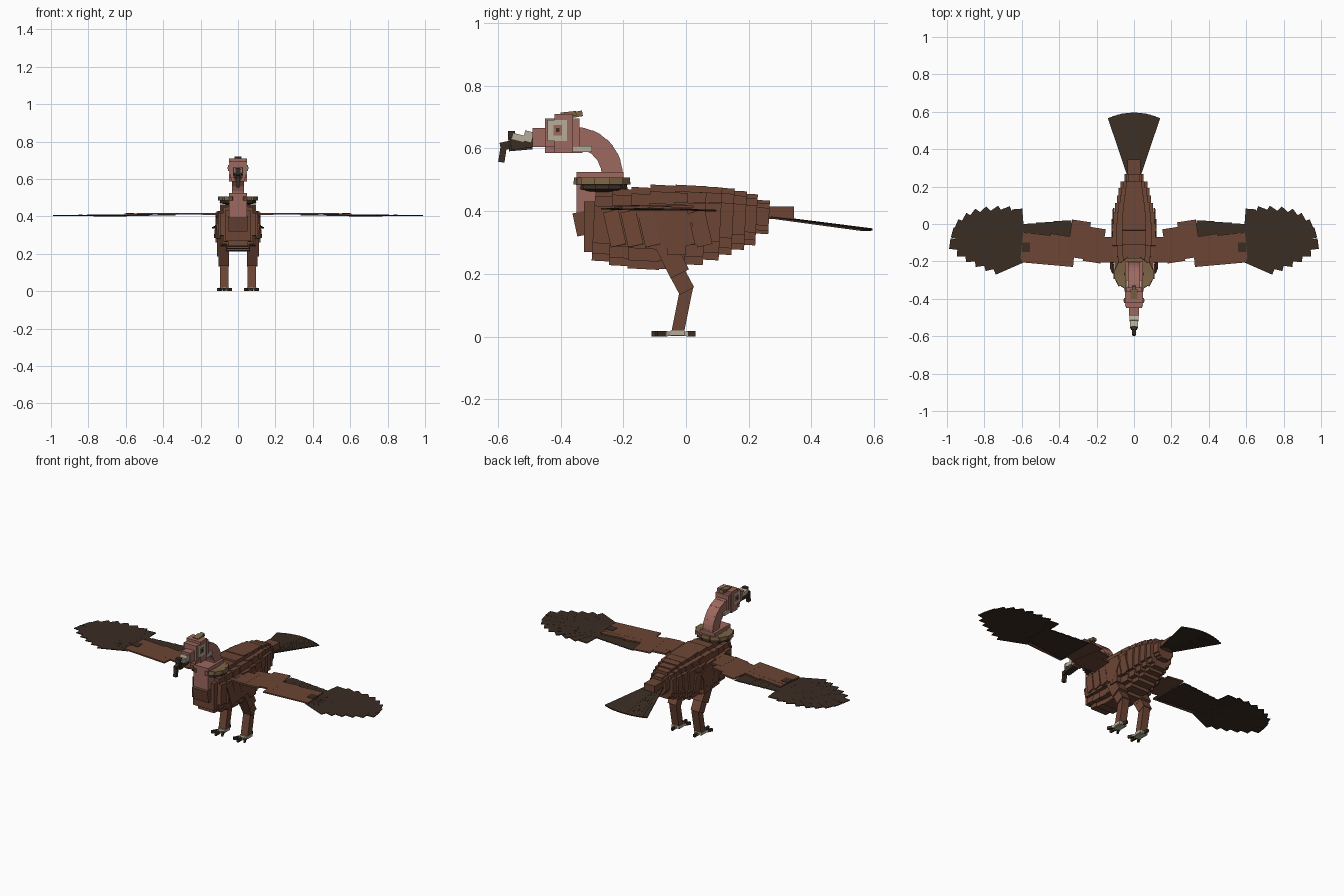
import bpy, bmesh, math
from mathutils import Vector, Matrix

def material(name, rgb):
    m = bpy.data.materials.new(name)
    m.diffuse_color = (*rgb, 1)
    return m

BROWN = material("brown_plumage", (0.150, 0.060, 0.035))
DARK = material("dark_feather", (0.042, 0.026, 0.017))
PINK = material("bare_pink_skin", (0.34, 0.14, 0.115))
TAN = material("tan_down", (0.205, 0.127, 0.061))
CREAM = material("cream_horn", (0.47, 0.42, 0.32))

class Part:
    """Collects boxes into one object."""
    def __init__(self, name, mat):
        self.name, self.mat, self.bm = name, mat, bmesh.new()

    def add(self, matrix):
        bmesh.ops.create_cube(self.bm, size=1, matrix=matrix)

    def span(self, x, y, z, pitch=0):
        """Box from (min, max) ranges, pitched about x in degrees."""
        c = Vector([(a + b) / 2 for a, b in (x, y, z)])
        s = [b - a for a, b in (x, y, z)]
        self.add(Matrix.Translation(c) @ Matrix.Rotation(math.radians(pitch), 4, 'X') @ Matrix.Diagonal((*s, 1)))

    def beam(self, p, q, width, thick, up=(0, 0, 1)):
        """Box running from p to q; thickness lies along up."""
        p, q = Vector(p), Vector(q)
        d = (q - p).normalized()
        w = Vector(up).cross(d).normalized()
        t = d.cross(w)
        m = Matrix((w * width, q - p, t * thick)).transposed().to_4x4()
        self.add(Matrix.Translation((p + q) / 2) @ m)

    def done(self):
        bmesh.ops.recalc_face_normals(self.bm, faces=self.bm.faces)
        me = bpy.data.meshes.new(self.name)
        self.bm.to_mesh(me)
        self.bm.free()
        me.materials.append(self.mat)
        bpy.context.collection.objects.link(bpy.data.objects.new(self.name, me))

def sym(w):
    return (-w, w)

# Body: overlapping stepped rings (y start, y end, z low, z high, half width)
body = Part("body", BROWN)
rings = [(-0.295, -0.21, 0.24, 0.465, 0.095), (-0.24, -0.14, 0.225, 0.47, 0.105),
         (-0.18, -0.08, 0.215, 0.475, 0.112), (-0.12, 0.0, 0.215, 0.482, 0.116),
         (-0.04, 0.06, 0.23, 0.482, 0.110), (0.02, 0.11, 0.245, 0.478, 0.102),
         (0.07, 0.15, 0.262, 0.474, 0.092), (0.12, 0.19, 0.278, 0.465, 0.083),
         (0.17, 0.225, 0.292, 0.455, 0.072), (0.21, 0.265, 0.328, 0.435, 0.052)]
for y0, y1, lo, hi, w in rings:
    h = hi - lo
    for fw, fl, fh in ((0.55, 0, 1), (0.82, 0.10, 0.92), (1, 0.25, 0.78)):
        body.span(sym(w * fw), (y0, y1), (lo + fl * h, lo + fh * h), -3)
# breast steps
body.span(sym(0.07), (-0.325, -0.24), (0.27, 0.43))
body.span(sym(0.05), (-0.355, -0.29), (0.325, 0.40), 12)
body.span(sym(0.035), (0.25, 0.345), (0.375, 0.415))
body.done()

# Flank feathers: thin leaning plates on both sides
flank = Part("flank_feathers", BROWN)
for s in (-1, 1):
    for i in range(6):
        y = -0.24 + 0.055 * i
        flank.beam((s * 0.112, y, 0.40), (s * (0.124 - 0.003 * i), y + 0.025, 0.29), 0.05, 0.008, (s, 0, 0))
flank.done()

# Tail fan
tail = Part("tail_fan", DARK)
for i in range(-5, 6):
    a = math.radians(i * 4.4)
    tail.beam((0.02 * i / 5, 0.27, 0.383 - abs(i) * 0.0006),
              (0.325 * math.sin(a), 0.27 + 0.325 * math.cos(a), 0.342 - abs(i) * 0.0006), 0.038, 0.006)
tail.done()

# Wings
tips = [(0.625, 0.08), (0.69, 0.085), (0.75, 0.082), (0.81, 0.075), (0.865, 0.06), (0.91, 0.035),
        (0.95, 0.0), (0.972, -0.045), (0.985, -0.105), (0.945, -0.145), (0.90, -0.175),
        (0.85, -0.202), (0.80, -0.225), (0.75, -0.245)]
for s, side in ((-1, "left"), (1, "right")):
    arm = Part(side + "_wing_arm", BROWN)
    arm.span(sorted((s * 0.06, s * 0.19)), (-0.205, -0.07), (0.408, 0.418))
    arm.beam((s * 0.165, -0.12, 0.413), (s * 0.26, -0.105, 0.413), 0.185, 0.009)
    arm.beam((s * 0.245, -0.09, 0.414), (s * 0.345, -0.075, 0.414), 0.20, 0.008)
    arm.beam((s * 0.32, -0.145, 0.414), (s * 0.60, -0.115, 0.411), 0.14, 0.008)
    arm.beam((s * 0.32, -0.165, 0.414), (s * 0.60, -0.14, 0.412), 0.13, 0.008)
    arm.beam((s * 0.33, -0.10, 0.414), (s * 0.45, -0.08, 0.413), 0.06, 0.007)
    arm.done()
    sec = Part(side + "_secondary_feathers", DARK)
    for i in range(6):
        x = 0.335 + 0.046 * i
        sec.span(sorted((s * x, s * (x + 0.05))), (-0.205 + 0.007 * i, 0.02 - 0.004 * i),
                 (0.404 - 0.0004 * i, 0.409 - 0.0004 * i))
    sec.span(sorted((s * 0.555, s * 0.60)), (-0.15, -0.10), (0.412, 0.418))
    sec.done()
    pri = Part(side + "_primary_feathers", DARK)
    n = len(tips)
    for i, (x, y) in enumerate(tips):
        pri.beam((s * (0.61 - 0.02 * i / n), -0.12 - 0.06 * i / n, 0.409 - 0.0003 * i),
                 (s * x, y, 0.401 + 0.0005 * i), 0.056, 0.004)
    pri.done()

# Crop and curved neck
neck = Part("neck", PINK)
neck.span(sym(0.048), (-0.35, -0.27), (0.39, 0.525))
neck.span(sym(0.048), (-0.30, -0.20), (0.46, 0.525))
for i in range(9):
    a, b = (math.radians(10 * k - 4) for k in (i, i + 1.3))
    pt = lambda t: (0, -0.355 + 0.12 * math.cos(t), 0.515 + 0.12 * math.sin(t))
    neck.beam(pt(a), pt(b), 0.066, 0.068 - 0.002 * (i % 2), (0, math.cos(a), math.sin(a)))
neck.done()

# Downy ruff: flared ring of plates, dark underneath
ruff = Part("neck_ruff", TAN)
under = Part("ruff_underside", DARK)
for i in range(12):
    a = math.radians(30 * i)
    if abs(i - 9) < 1:      # gap at the crop
        continue
    def at(r, z):
        return (math.cos(a) * r * 1.12, -0.268 + math.sin(a) * r * 0.9, z)
    ruff.beam(at(0.045, 0.492), at(0.096, 0.496), 0.052, 0.022)
    under.beam(at(0.04, 0.470), at(0.086, 0.480), 0.045, 0.02)
ruff.done()
under.done()

# Head
head = Part("head", PINK)
head.span(sym(0.047), (-0.42, -0.36), (0.585, 0.71))
head.span(sym(0.042), (-0.45, -0.34), (0.605, 0.695))
head.span(sym(0.036), (-0.45, -0.33), (0.585, 0.61))
head.span(sym(0.028), (-0.49, -0.44), (0.605, 0.665))
for s in (-1, 1):
    head.span(sorted((s * 0.04, s * 0.053)), (-0.423, -0.395), (0.642, 0.674))
head.done()
eyes = Part("eye_rings", CREAM)
for s in (-1, 1):
    eyes.span(sorted((s * 0.03, s * 0.049)), (-0.442, -0.38), (0.624, 0.69))
eyes.done()
pupil = Part("pupils", DARK)
for s in (-1, 1):
    pupil.span(sorted((s * 0.05, s * 0.055)), (-0.415, -0.404), (0.652, 0.665))
pupil.done()
crest = Part("crest_tuft", TAN)
crest.span(sym(0.018), (-0.40, -0.35), (0.703, 0.717), 6)
crest.span(sym(0.012), (-0.365, -0.33), (0.70, 0.718), 10)
crest.done()
cheek = Part("cheek_tufts", CREAM)
for s in (-1, 1):
    cheek.span(sorted((s * 0.03, s * 0.042)), (-0.36, -0.30), (0.588, 0.608))
cheek.done()

# Hooked beak
beak = Part("beak", DARK)
beak.span(sym(0.02), (-0.56, -0.48), (0.60, 0.64), 8)
beak.span(sym(0.015), (-0.565, -0.49), (0.594, 0.612), 5)
beak.span(sym(0.014), (-0.568, -0.545), (0.625, 0.655))
beak.beam((0, -0.555, 0.613), (0, -0.592, 0.605), 0.02, 0.026)
beak.beam((0, -0.58, 0.615), (0, -0.589, 0.556), 0.018, 0.02, (0, 1, 0))
beak.done()
plates = Part("beak_plates", CREAM)
plates.span(sym(0.022), (-0.555, -0.515), (0.625, 0.645), -14)
plates.span(sym(0.023), (-0.517, -0.49), (0.622, 0.655), -14)
plates.done()

# Legs and feet
for s, side in ((-1, "left"), (1, "right")):
    x = s * 0.073
    leg = Part(side + "_leg", BROWN)
    Y = (0, 1, 0)
    leg.beam((s * 0.085, -0.005, 0.40), (s * 0.085, -0.075, 0.29), 0.07, 0.075, Y)
    leg.beam((s * 0.082, -0.03, 0.37), (s * 0.082, -0.03, 0.26), 0.075, 0.06, Y)
    leg.beam((s * 0.08, -0.075, 0.31), (s * 0.08, -0.02, 0.20), 0.066, 0.065, Y)
    leg.beam((s * 0.076, -0.045, 0.235), (s * 0.076, 0.003, 0.145), 0.056, 0.052, Y)
    leg.beam((x, 0.003, 0.16), (x, -0.027, 0.012), 0.046, 0.04, Y)
    leg.done()
    toes = Part(side + "_toes", CREAM)
    claws = Part(side + "_claws", DARK)
    toes.span((x - 0.025, x + 0.025), (-0.05, -0.005), (0.004, 0.02))
    for ang, length in ((-28, 0.075), (0, 0.082), (28, 0.075), (180, 0.058)):
        a = math.radians(ang)
        d = Vector((math.sin(a), -math.cos(a), 0))
        o = Vector((x, -0.028, 0.009))
        toes.beam(o, o + d * length * 0.6, 0.017, 0.013)
        claws.beam(o + d * length * 0.5, o + d * length, 0.012, 0.016)
    toes.done()
    claws.done()
